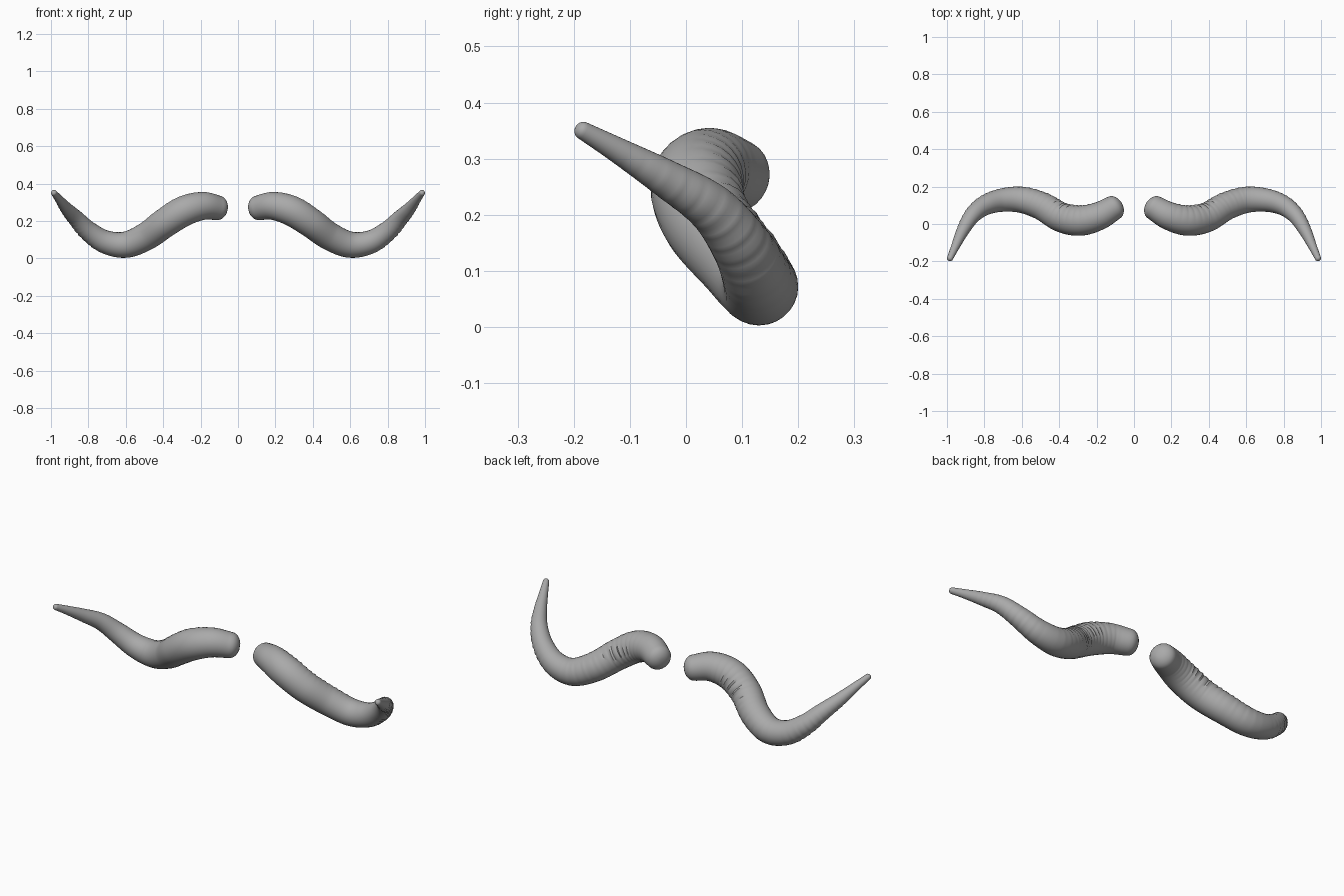
import bpy, bmesh, math
from mathutils import Vector

if "Cube" in bpy.data.objects:
    bpy.data.objects.remove(bpy.data.objects["Cube"])

SIDES, STEPS = 28, 10

# Horn centreline, base to tip: x, y, z, radius
PATH = [
    (0.108, 0.087, 0.270, 0.066),
    (0.19, 0.042, 0.280, 0.075),
    (0.29, 0.018, 0.252, 0.081),
    (0.39, 0.036, 0.190, 0.079),
    (0.49, 0.094, 0.118, 0.075),
    (0.60, 0.129, 0.073, 0.070),
    (0.71, 0.127, 0.088, 0.062),
    (0.80, 0.098, 0.146, 0.053),
    (0.865, 0.045, 0.212, 0.044),
    (0.915, -0.035, 0.264, 0.034),
    (0.955, -0.120, 0.314, 0.023),
    (0.984, -0.184, 0.350, 0.016),
]


def spline(points, steps):
    """Catmull-Rom resampling of 4D points."""
    p = [Vector(q) for q in points]
    p = [2 * p[0] - p[1]] + p + [2 * p[-1] - p[-2]]
    out = []
    for i in range(1, len(p) - 2):
        a, b, c, d = p[i - 1:i + 3]
        for k in range(steps):
            t = k / steps
            out.append(0.5 * (2 * b + (c - a) * t + (2 * a - 5 * b + 4 * c - d) * t * t
                              + (3 * b - a - 3 * c + d) * t ** 3))
    return out + [p[-2]]


def bump(x, lo, hi):
    """Smooth hill between two limits."""
    return math.sin(math.pi * (x - lo) / (hi - lo)) if lo < x < hi else 0.0


def wrinkle(centre, direction, length):
    """Growth ridges on the back of the body and the outside of the last bend."""
    back = max(0.0, direction.dot(Vector((0.2, 0.85, 0.2)))) * bump(centre.x, 0.14, 0.66)
    outer = max(0.0, direction.dot(Vector((0.6, 0.5, -0.6)))) * bump(centre.x, 0.68, 0.96)
    return 0.0035 * back * math.sin(length * 190) + 0.0025 * outer * math.sin(length * 210)


def horn_mesh():
    samples = spline(PATH, STEPS)
    centres = [s.xyz for s in samples]
    n = len(samples)
    tangents = [(centres[min(i + 1, n - 1)] - centres[max(i - 1, 0)]).normalized() for i in range(n)]
    # Rings as centre, tangent, radius, with rounded caps at both ends
    rings = [(c, t, s.w) for c, t, s in zip(centres, tangents, samples)]
    caps = []
    for (c, t, r), sign, depth in ((rings[0], -1, 0.75), (rings[-1], 1, 0.9)):
        caps.append([(c + t * sign * r * depth * math.sin(a), t, r * math.cos(a))
                     for a in (math.radians(15 * k) for k in range(1, 6))])
    rings = caps[0][::-1] + rings + caps[1]

    bm = bmesh.new()
    loops, length, previous = [], 0.0, rings[0][0]
    side = Vector((0, 0, 1))
    for c, t, r in rings:
        side = (side - t * side.dot(t)).normalized()
        other = t.cross(side)
        length += (c - previous).length
        previous = c
        loop = []
        for k in range(SIDES):
            a = 2 * math.pi * k / SIDES
            d = side * math.cos(a) + other * math.sin(a)
            loop.append(bm.verts.new(c + d * (r + wrinkle(c, d, length))))
        loops.append(loop)
    for low, high in zip(loops, loops[1:]):
        for k in range(SIDES):
            j = (k + 1) % SIDES
            bm.faces.new((low[k], low[j], high[j], high[k]))
    bm.faces.new(loops[0][::-1])
    bm.faces.new(loops[-1])
    bmesh.ops.recalc_face_normals(bm, faces=bm.faces)
    mesh = bpy.data.meshes.new("horns")
    bm.to_mesh(mesh)
    bm.free()
    return mesh


grey = bpy.data.materials.new("horn grey")
grey.diffuse_color = (0.4, 0.4, 0.4, 1)
grey.use_nodes = True
grey.node_tree.nodes["Principled BSDF"].inputs["Base Color"].default_value = grey.diffuse_color

# Right horn, mirrored to the left
horns = bpy.data.objects.new("horns", horn_mesh())
bpy.context.collection.objects.link(horns)
horns.data.materials.append(grey)
bpy.context.view_layer.objects.active = horns
horns.select_set(True)
bpy.ops.object.shade_smooth_by_angle(angle=math.radians(40))
mirror = horns.modifiers.new("mirror", 'MIRROR')
mirror.use_mirror_merge = False
